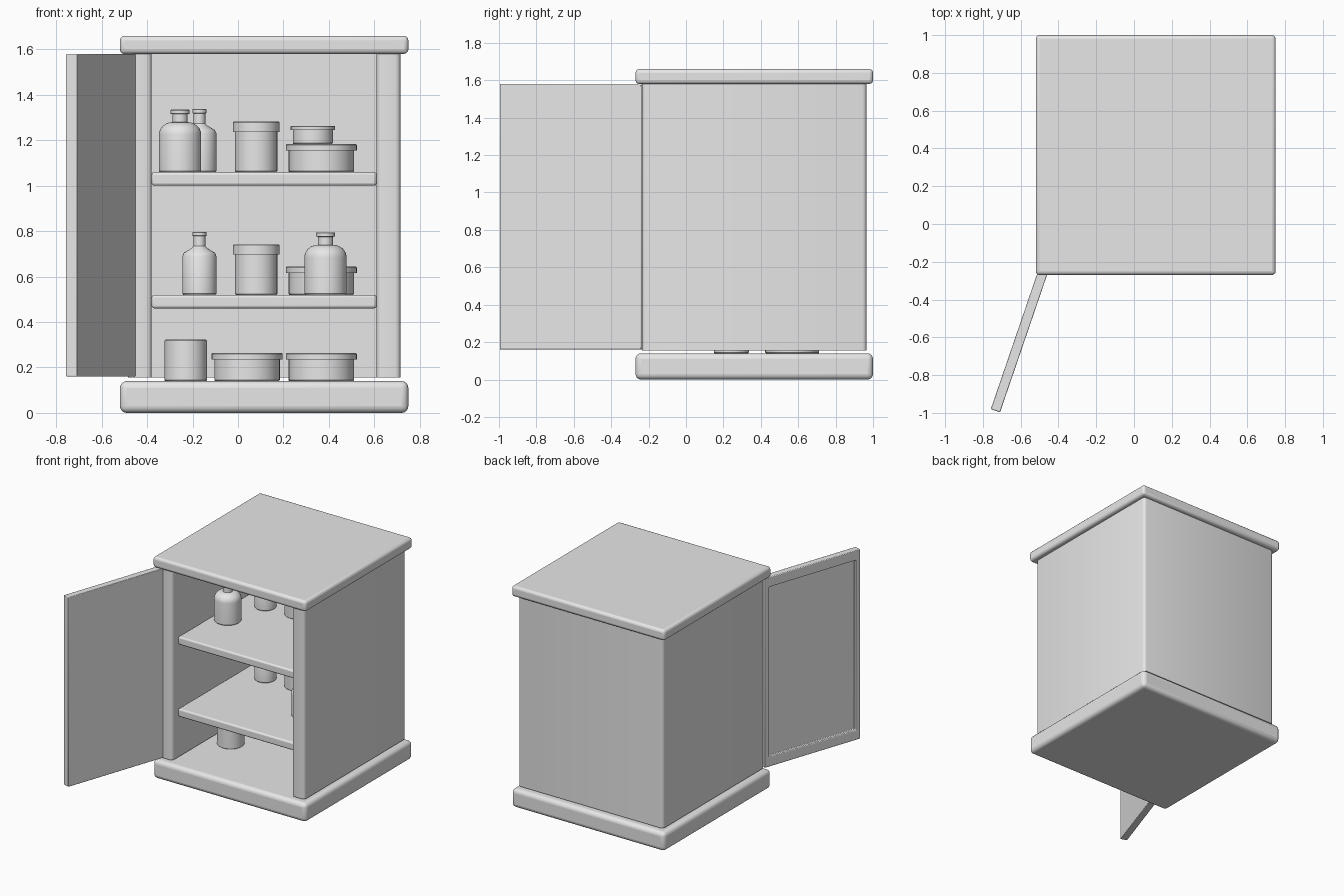
import bpy, bmesh, math
from mathutils import Vector

cube = bpy.data.objects.get("Cube")
if cube:
    bpy.data.objects.remove(cube, do_unlink=True)

grey = bpy.data.materials.new("plain_grey")
grey.use_nodes = True
GREY = (0.8, 0.8, 0.8, 1)
grey.diffuse_color = GREY
grey.node_tree.nodes["Principled BSDF"].inputs["Base Color"].default_value = GREY


def finish(name, bm, bevel=0, segments=3):
    """Turn a bmesh into a smooth-by-angle object with rounded edges."""
    bmesh.ops.recalc_face_normals(bm, faces=bm.faces)
    mesh = bpy.data.meshes.new(name)
    bm.to_mesh(mesh)
    bm.free()
    mesh.materials.append(grey)
    obj = bpy.data.objects.new(name, mesh)
    bpy.context.collection.objects.link(obj)
    if bevel:
        mod = obj.modifiers.new("rounded_edges", "BEVEL")
        mod.width, mod.segments = bevel, segments
    bpy.ops.object.select_all(action="DESELECT")
    obj.select_set(True)
    bpy.context.view_layer.objects.active = obj
    bpy.ops.object.shade_smooth_by_angle(angle=math.radians(35))
    return obj


def prism(outline, z0, z1):
    """Extrude a flat outline from z0 up to z1."""
    bm = bmesh.new()
    base = bm.faces.new([bm.verts.new((x, y, z0)) for x, y in outline])
    top = bmesh.ops.extrude_face_region(bm, geom=[base], use_keep_orig=True)
    verts = [v for v in top["geom"] if isinstance(v, bmesh.types.BMVert)]
    bmesh.ops.translate(bm, verts=verts, vec=(0, 0, z1 - z0))
    return bm


def rect(x0, x1, y0, y1):
    return [(x0, y0), (x1, y0), (x1, y1), (x0, y1)]


def lathe(name, x, y, z, profile, steps=40):
    """Spin a radius/height profile round a vertical axis."""
    bm = bmesh.new()
    rings = []
    for r, h in profile:
        rings.append([bm.verts.new((x + r * math.cos(a), y + r * math.sin(a), z + h))
                      for a in (math.tau * i / steps for i in range(steps))])
    for low, high in zip(rings, rings[1:]):
        for i in range(steps):
            j = (i + 1) % steps
            bm.faces.new((low[i], low[j], high[j], high[i]))
    bm.faces.new(rings[0])
    bm.faces.new(rings[-1])
    return finish(name, bm)


# Container types
def round_bottle(name, x, y, z):
    dome = [(0.033 + 0.06 * math.cos(a), 0.165 + 0.055 * math.sin(a))
            for a in (math.pi / 2 * i / 6 for i in range(7))]
    lathe(name, x, y, z, [(0.089, 0), (0.093, 0.005)] + dome
          + [(0.033, 0.255), (0.042, 0.257), (0.042, 0.272), (0.039, 0.275)])


def slim_bottle(name, x, y, z):
    lathe(name, x, y, z, [(0.071, 0), (0.075, 0.005), (0.075, 0.17), (0.068, 0.185),
                          (0.035, 0.205), (0.026, 0.215), (0.026, 0.258),
                          (0.031, 0.26), (0.031, 0.275), (0.029, 0.277)])


def lidded(name, x, y, z, r, height, lid, rim):
    lathe(name, x, y, z, [(r - 0.004, 0), (r, 0.004), (r, height - lid),
                          (r + rim, height - lid), (r + rim, height - 0.004),
                          (r + rim - 0.004, height)])


def jar(name, x, y, z):
    lidded(name, x, y, z, 0.093, 0.222, 0.045, 0.01)


def wide_pot(name, x, y, z):
    lidded(name, x, y, z, 0.144, 0.124, 0.028, 0.012)


# Cabinet body
X0, X1, Y0, Y1 = -0.52, 0.75, -0.27, 1.0
BASE_TOP, WALL_TOP = 0.14, 1.58
finish("plinth", prism(rect(X0, X1, Y0, Y1), 0, BASE_TOP), 0.03, 4)
finish("top_slab", prism(rect(X0, X1, Y0, Y1), WALL_TOP, 1.66), 0.02)
ins, thick = 0.035, 0.105
ox0, ox1, oy0, oy1 = X0 + ins, X1 - ins, Y0 + ins, Y1 - ins
ix0, ix1, iy1 = ox0 + thick, ox1 - thick, oy1 - thick
walls = [(ox0, oy0), (ix0, oy0), (ix0, iy1), (ix1, iy1),
         (ix1, oy0), (ox1, oy0), (ox1, oy1), (ox0, oy1)]
bm = prism(walls, 0.155, WALL_TOP + 0.005)
upright = [e for e in bm.edges
           if abs(e.verts[0].co.z - e.verts[1].co.z) > 1
           and not (abs(e.verts[0].co.y - iy1) < 0.001)]
bmesh.ops.bevel(bm, geom=upright, offset=0.022, segments=3, profile=0.5, affect="EDGES")
finish("side_and_back_walls", bm)

# Shelves
SHELVES = {"lower": 0.52, "upper": 1.06}
for label, z in SHELVES.items():
    finish(label + "_shelf", prism(rect(ix0, ix1, -0.17, iy1 + 0.01), z - 0.06, z), 0.012)

# Open door with a recessed panel on its outer face
bm = prism(rect(-0.8, 0, 0, 0.052), 0.16, WALL_TOP)
bmesh.ops.recalc_face_normals(bm, faces=bm.faces)
panel = max(bm.faces, key=lambda f: f.normal.y)
bmesh.ops.inset_region(bm, faces=[panel], thickness=0.048)
for v in panel.verts:
    v.co.z += 0.04 if v.co.z < 0.8 else -0.04
bmesh.ops.inset_region(bm, faces=[panel], thickness=0.001)
bmesh.ops.translate(bm, verts=panel.verts, vec=Vector((0, -0.02, 0)))
door = finish("open_door", bm, 0.004, 2)
door.location = (-0.45, -0.24, 0)
door.rotation_euler.z = math.radians(71.1)

# Contents, in a front row and a back row
FRONT, BACK = 0.243, 0.567
lathe("floor_tumbler", -0.23, FRONT, BASE_TOP,
      [(0.089, 0), (0.093, 0.004), (0.093, 0.179), (0.089, 0.183)])
wide_pot("floor_pot_middle", 0.04, BACK, BASE_TOP)
wide_pot("floor_pot_left", 0.367, BACK, BASE_TOP)
for label, z in SHELVES.items():
    slim_bottle(label + "_slim_bottle", -0.17, BACK, z)
    jar(label + "_jar", 0.08, BACK + 0.03, z)
    wide_pot(label + "_wide_pot", 0.367, BACK, z)
round_bottle("lower_round_bottle", 0.385, FRONT, SHELVES["lower"])
round_bottle("upper_round_bottle", -0.255, FRONT, SHELVES["upper"])
lidded("stacked_small_pot", 0.33, BACK, SHELVES["upper"] + 0.124, 0.088, 0.08, 0.018, 0.01)
